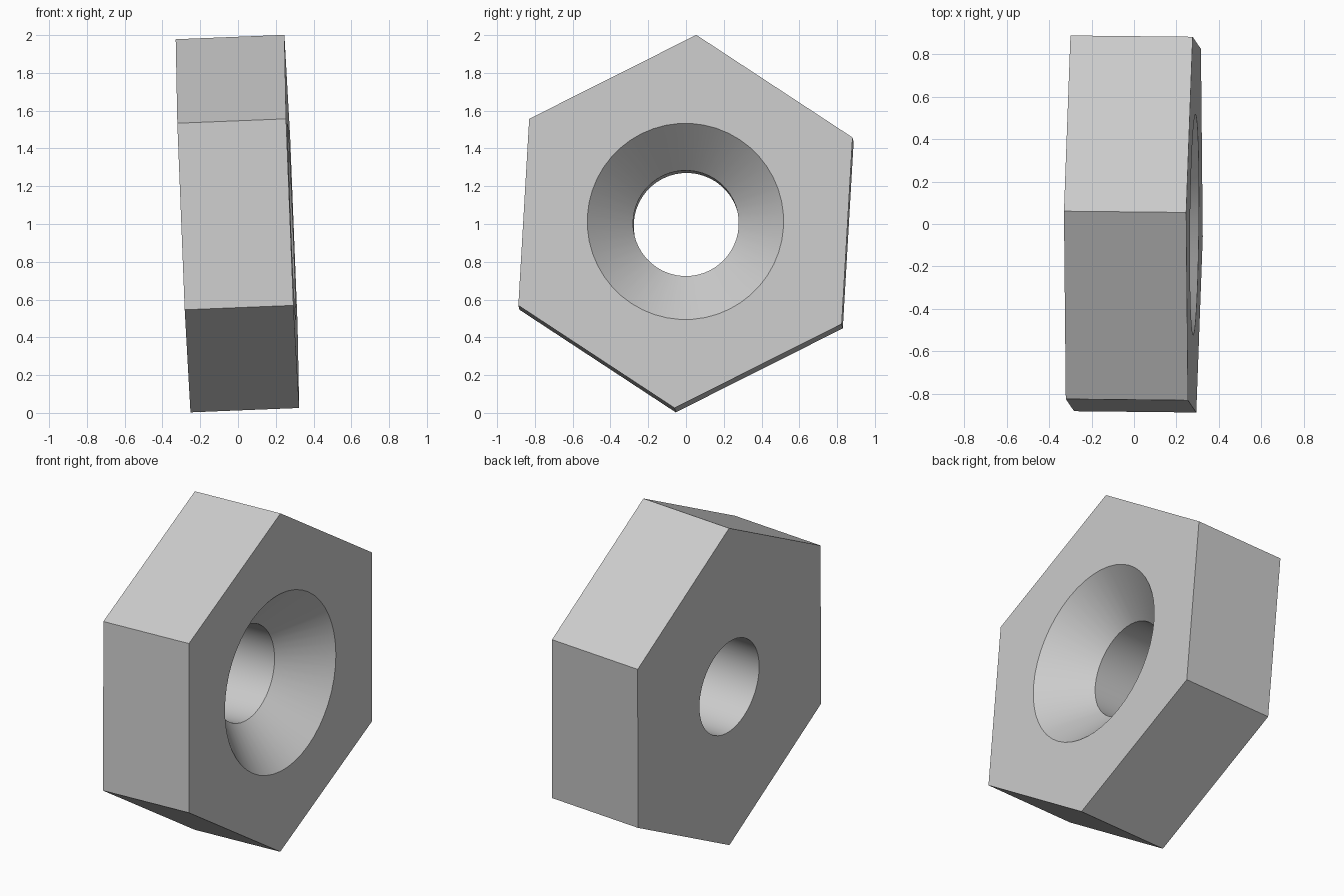
import bpy, bmesh
from math import cos, sin, pi, radians

default = bpy.data.objects.get("Cube")
if default:
    bpy.data.objects.remove(default, do_unlink=True)

SEGMENTS = 48              # multiple of six, so the hexagon corners land on points
CORNER, SINK, BORE = 0.99, 0.52, 0.28
HALF = 0.288
SINK_DEPTH = SINK - BORE   # 45 degree countersink

steel = bpy.data.materials.new("plain grey")
steel.use_nodes = True
grey = (0.6, 0.6, 0.6, 1)
steel.diffuse_color = grey
steel.node_tree.nodes["Principled BSDF"].inputs["Base Color"].default_value = grey


def hexagon(a):
    """Radius of the hexagon outline at angle a."""
    return CORNER * cos(pi / 6) / cos(a % (pi / 3) - pi / 6)


def circle(radius):
    return lambda a: radius


# Closed section round the x axis: outer wall, front face, countersink, bore, back face
section = [
    (-HALF, hexagon),
    (HALF, hexagon),
    (HALF, circle(SINK)),
    (HALF - SINK_DEPTH, circle(BORE)),
    (-HALF, circle(BORE)),
]

bm = bmesh.new()
rings = []
for x, radius in section:
    angles = [2 * pi * i / SEGMENTS for i in range(SEGMENTS)]
    rings.append([bm.verts.new((x, radius(a) * cos(a), radius(a) * sin(a))) for a in angles])
for k, ring in enumerate(rings):
    following = rings[(k + 1) % len(rings)]
    for i in range(SEGMENTS):
        j = (i + 1) % SEGMENTS
        bm.faces.new((ring[i], ring[j], following[j], following[i]))
bmesh.ops.recalc_face_normals(bm, faces=bm.faces)

mesh = bpy.data.meshes.new("hex_nut")
bm.to_mesh(mesh)
bm.free()
mesh.materials.append(steel)

# Slightly tilted hexagonal nut
nut = bpy.data.objects.new("hex_nut", mesh)
bpy.context.collection.objects.link(nut)
nut.rotation_euler = (radians(26.7), radians(-2.3), radians(-0.6))
nut.location = (-0.003, 0, 1.002)

# Smooth walls with crisp rims and corners
bpy.ops.object.select_all(action="DESELECT")
nut.select_set(True)
bpy.context.view_layer.objects.active = nut
bpy.ops.object.shade_smooth_by_angle(angle=radians(30))
